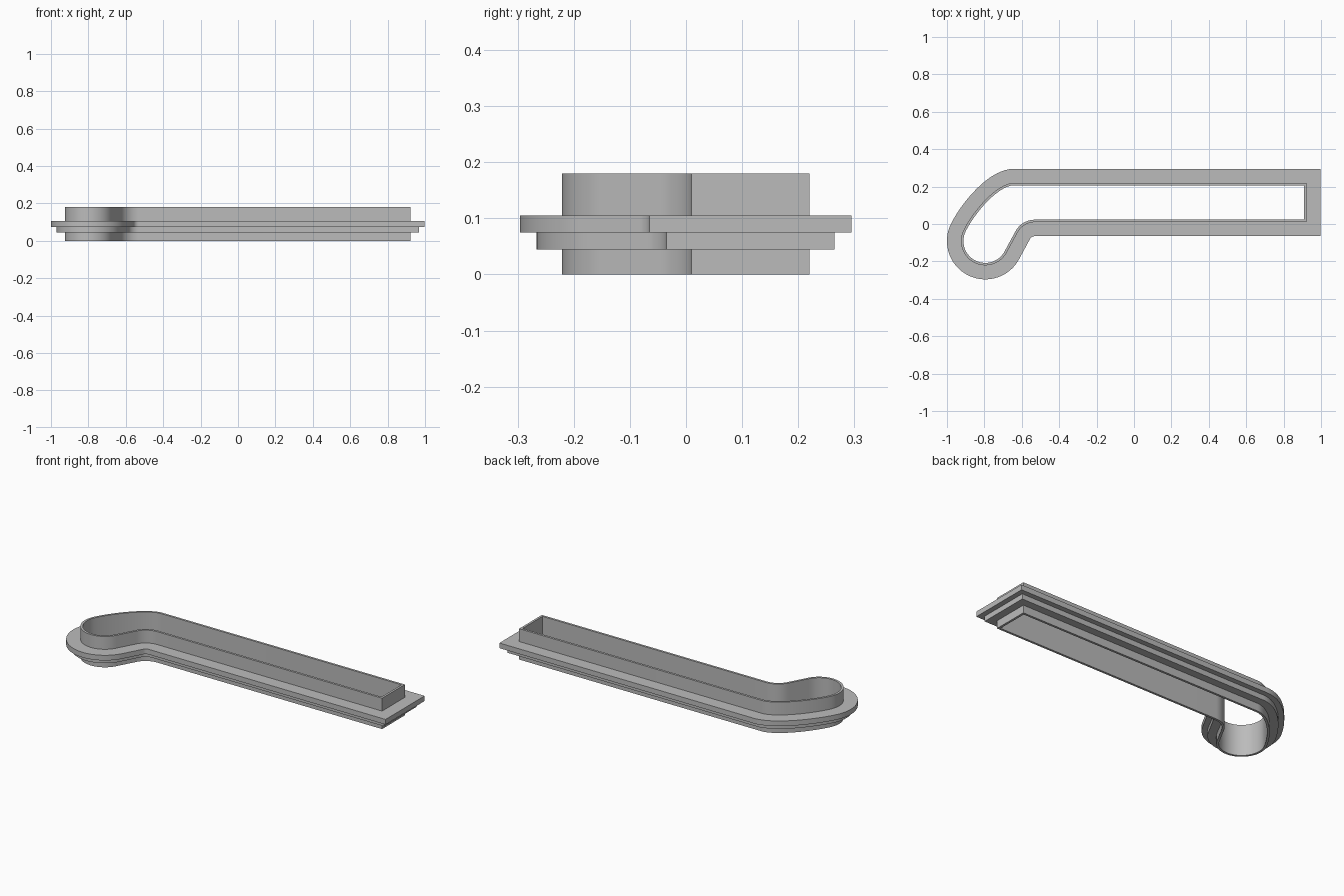
import bpy
import bmesh
from math import cos, sin, radians
from mathutils import Vector
from mathutils.geometry import interpolate_bezier

cube = bpy.data.objects.get("Cube")
if cube:
    bpy.data.objects.remove(cube, do_unlink=True)

# One grey material
grey = bpy.data.materials.new("plain grey")
grey.use_nodes = True
color = (0.5, 0.5, 0.5, 1)
grey.diffuse_color = color
grey.node_tree.nodes["Principled BSDF"].inputs["Base Color"].default_value = color


def arc(cx, cy, r, start, end, steps):
    angles = [radians(start + (end - start) * i / steps) for i in range(steps + 1)]
    return [Vector((cx + r * cos(a), cy + r * sin(a))) for a in angles]


def offset_outline(points, distance):
    """Move a counter-clockwise outline outwards with mitred corners."""
    result = []
    for i, p in enumerate(points):
        a = (p - points[i - 1]).normalized()
        b = (points[(i + 1) % len(points)] - p).normalized()
        n1, n2 = Vector((a.y, -a.x)), Vector((b.y, -b.x))
        result.append(p + (n1 + n2) * distance / (1 + n1.dot(n2)))
    return result


# Outer outline of the sleeve: square end, bent neck and round bulb
END, BACK, FRONT = 0.923, 0.22, 0.01
BULB, BULB_R = (-0.795, -0.091), 0.13
bulb = arc(*BULB, BULB_R, -27, -205, 40)
start = bulb[-1]
tangent = Vector((cos(radians(65)), sin(radians(65))))
shoulder = interpolate_bezier(start, start + tangent * 0.1,
                              Vector((-0.738, BACK)), Vector((-0.64, BACK)), 22)
neck = arc(-0.53, FRONT - 0.105, 0.105, 90, 153, 12)
outline = [Vector((END, FRONT))] + neck + bulb
outline += [Vector(p[:2]) for p in shoulder[1:]] + [Vector((END, BACK))]
outline.reverse()

# Stepped wall section as (outward offset, height), swept round the outline
section = [(-0.013, 0), (0, 0), (0, 0.045), (0.045, 0.045), (0.045, 0.075),
           (0.075, 0.075), (0.075, 0.105), (0, 0.105), (0, 0.18), (-0.013, 0.18)]

bm = bmesh.new()
rings = [[bm.verts.new((p.x, p.y, z)) for p in offset_outline(outline, d)]
         for d, z in section]
count = len(outline)
for k, ring in enumerate(rings):
    above = rings[(k + 1) % len(rings)]
    for i in range(count):
        j = (i + 1) % count
        bm.faces.new((ring[i], ring[j], above[j], above[i]))
bmesh.ops.recalc_face_normals(bm, faces=bm.faces)
mesh = bpy.data.meshes.new("flanged_sleeve")
bm.to_mesh(mesh)
bm.free()
mesh.materials.append(grey)

sleeve = bpy.data.objects.new("flanged_sleeve", mesh)
bpy.context.collection.objects.link(sleeve)
bpy.ops.object.select_all(action="DESELECT")
sleeve.select_set(True)
bpy.context.view_layer.objects.active = sleeve
bpy.ops.object.shade_smooth_by_angle(angle=radians(30))
